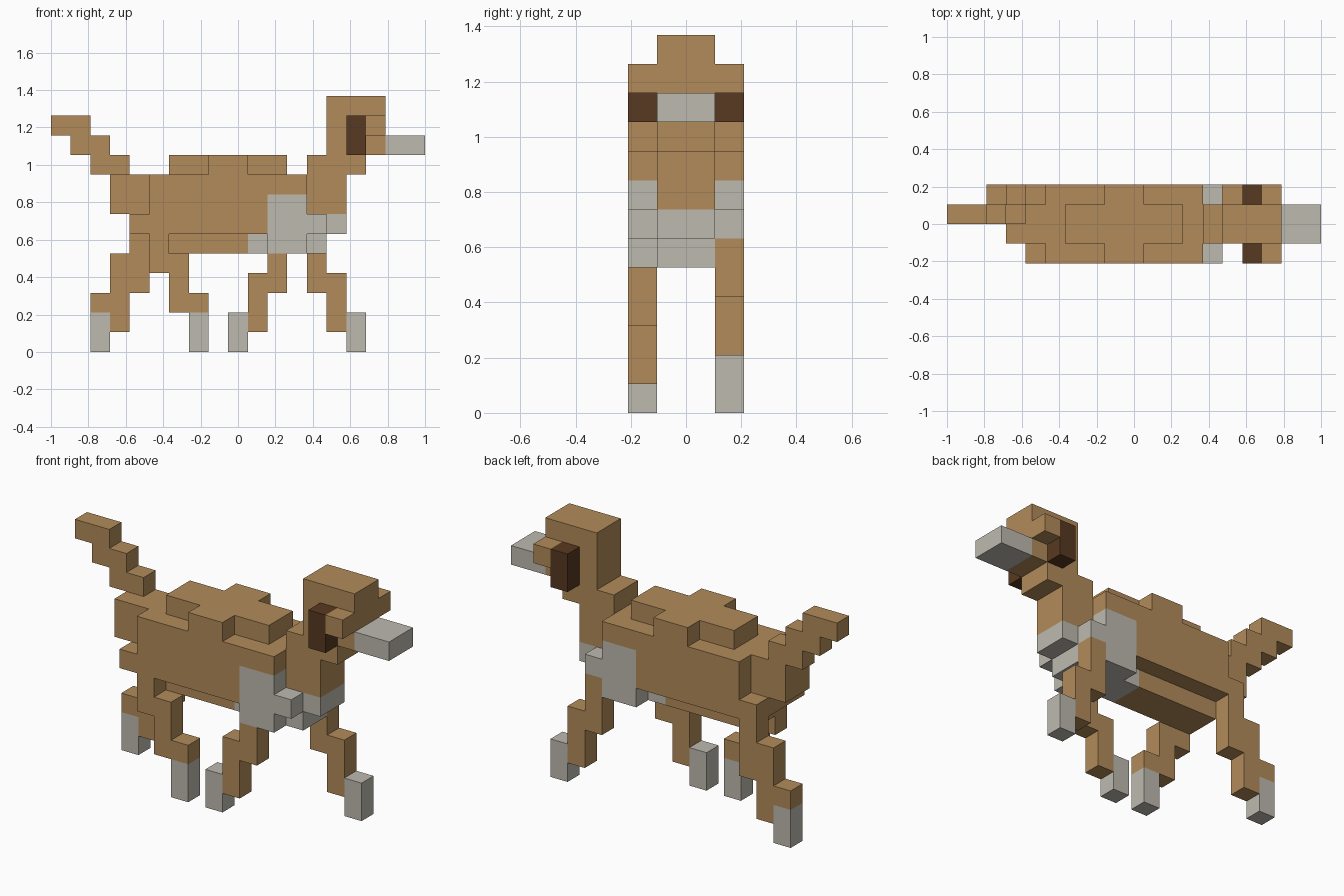
import bpy
import bmesh
from mathutils import Vector

cube = bpy.data.objects.get("Cube")
if cube:
    bpy.data.objects.remove(cube, do_unlink=True)

U = 2 / 19                      # edge of one block
ORIGIN = Vector((-1, -2 * U, 0))


def make_material(name, color):
    mat = bpy.data.materials.new(name)
    mat.use_nodes = True
    mat.diffuse_color = (*color, 1)
    mat.node_tree.nodes["Principled BSDF"].inputs["Base Color"].default_value = (*color, 1)
    return mat


TAN = make_material("tan fur", (0.445, 0.258, 0.102))
PALE = make_material("pale grey fur", (0.515, 0.491, 0.434))
DARK = make_material("dark brown ear", (0.098, 0.041, 0.015))


def part(name, mat, *boxes):
    """One object from boxes given as block ranges (x0, x1, y0, y1, z0, z1)."""
    bm = bmesh.new()
    for x0, x1, y0, y1, z0, z1 in boxes:
        lo = ORIGIN + U * Vector((x0, y0, z0))
        hi = ORIGIN + U * Vector((x1, y1, z1))
        verts = bmesh.ops.create_cube(bm, size=1)["verts"]
        for v in verts:
            v.co = (lo + hi) / 2 + v.co * (hi - lo)
    mesh = bpy.data.meshes.new(name)
    bm.to_mesh(mesh)
    bm.free()
    mesh.materials.append(mat)
    obj = bpy.data.objects.new(name, mesh)
    bpy.context.collection.objects.link(obj)
    return obj


# Trunk
part("body", TAN, (5, 11, 0, 4, 6, 9), (11, 13, 0, 4, 8, 9))
part("back_hump", TAN, (6, 8, 1, 3, 9, 10), (8, 10, 0, 4, 9, 10), (10, 12, 1, 3, 9, 10))
part("belly", TAN, (5, 10, 1, 3, 5, 6))
part("rump", TAN, (3, 5, 1, 3, 7, 9), (4, 5, 0, 4, 6, 7))
part("chest", PALE, (11, 13, 0, 4, 5, 8), (10, 11, 1, 3, 5, 6),
     (13, 14, 1, 3, 5, 6), (13, 14, 0, 4, 6, 7), (14, 15, 1, 3, 6, 7))

# Stepped tail
part("tail", TAN, *[(2 - s, 4 - s, 2, 3, 9 + s, 10 + s) for s in range(3)])

# Neck and head
part("neck", TAN, (13, 15, 1, 3, 7, 9), (13, 16, 1, 3, 9, 10))
part("head", TAN, (14, 17, 1, 3, 10, 13))
part("snout", PALE, (17, 19, 1, 3, 10, 11))
for side, y in (("right", 0), ("left", 3)):
    part(side + "_ear", DARK, (15, 16, y, y + 1, 10, 12))
    part(side + "_cheek", TAN, (16, 17, y, y + 1, 11, 12))

# Legs: columns of (x, z0, z1), with a pale foot two blocks tall
legs = {
    "front_right": (0, 9, [(10, 1, 4), (11, 3, 5)]),
    "front_left": (3, 15, [(14, 1, 4), (13, 3, 6)]),
    "back_right": (0, 7, [(7, 2, 3), (6, 2, 5), (5, 4, 6)]),
    "back_left": (3, 2, [(2, 2, 3), (3, 1, 5), (4, 3, 6)]),
}
for name, (y, foot_x, columns) in legs.items():
    part(name + "_leg", TAN, *[(x, x + 1, y, y + 1, z0, z1) for x, z0, z1 in columns])
    part(name + "_foot", PALE, (foot_x, foot_x + 1, y, y + 1, 0, 2))
